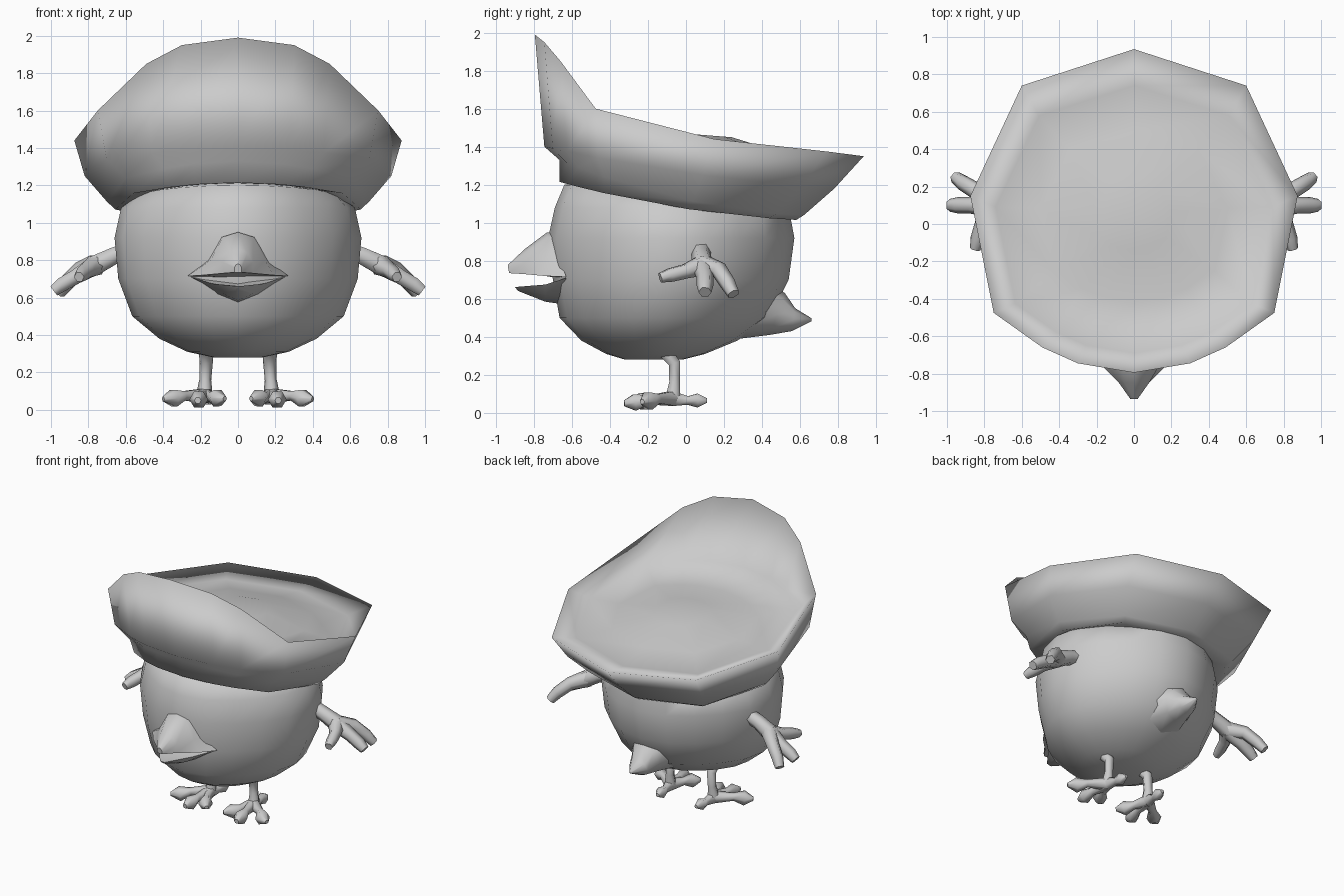
import bpy, bmesh, math

grey = bpy.data.materials.new("soft grey")
grey.diffuse_color = (0.6, 0.6, 0.6, 1)


def finish(ob, angle=70):
    ob.data.materials.append(grey)
    bpy.ops.object.select_all(action='DESELECT')
    ob.select_set(True)
    bpy.context.view_layer.objects.active = ob
    if angle >= 180:
        bpy.ops.object.shade_smooth()
    else:
        bpy.ops.object.shade_smooth_by_angle(angle=math.radians(angle))


def loft(name, rings, angle=70):
    """Skin closed rings of equal point count and cap both ends."""
    bm = bmesh.new()
    vs = [[bm.verts.new(p) for p in r] for r in rings]
    n = len(vs[0])
    for a, b in zip(vs, vs[1:]):
        for i in range(n):
            j = (i + 1) % n
            bm.faces.new((a[i], a[j], b[j], b[i]))
    bm.faces.new(vs[0][::-1])
    bm.faces.new(vs[-1])
    bmesh.ops.recalc_face_normals(bm, faces=bm.faces[:])
    me = bpy.data.meshes.new(name)
    bm.to_mesh(me)
    bm.free()
    ob = bpy.data.objects.new(name, me)
    bpy.context.collection.objects.link(ob)
    finish(ob, angle)
    return ob


def mirrored(half):
    """Complete a half ring whose first and last points lie on x = 0."""
    return half + [(-x, y, z) for x, y, z in half[-2:0:-1]]


def tube(name, paths):
    """Tapered round limbs; each path is a list of (x, y, z, radius)."""
    cu = bpy.data.curves.new(name, 'CURVE')
    cu.dimensions = '3D'
    cu.bevel_depth = 1
    cu.bevel_resolution = 1
    cu.use_fill_caps = True
    for path in paths:
        sp = cu.splines.new('POLY')
        sp.points.add(len(path) - 1)
        for pt, (x, y, z, r) in zip(sp.points, path):
            pt.co = (x, y, z, 1)
            pt.radius = r
    ob = bpy.data.objects.new(name, cu)
    bpy.context.collection.objects.link(ob)
    bpy.ops.object.select_all(action='DESELECT')
    ob.select_set(True)
    bpy.context.view_layer.objects.active = ob
    bpy.ops.object.convert(target='MESH')
    finish(bpy.context.object, 75)


# round body: (height, front y, back y, half width), slightly pinched on the diagonals
body = []
for z, f, b, w in [(0.28, -0.32, -0.02, 0.13), (0.31, -0.42, 0.1, 0.27),
                   (0.38, -0.55, 0.27, 0.42), (0.5, -0.665, 0.44, 0.565),
                   (0.7, -0.70, 0.54, 0.64), (0.92, -0.725, 0.57, 0.66),
                   (1.08, -0.69, 0.54, 0.625), (1.2, -0.64, 0.47, 0.55),
                   (1.24, -0.4, 0.3, 0.35)]:
    c, r = (f + b) / 2, (b - f) / 2
    ring = []
    for i in range(20):
        t = math.tau * i / 20
        k = 1 - 0.055 * math.sin(2 * t) ** 2
        drop = 0.12 * (z > 1.1) * (1 - math.cos(t)) / 2
        ring.append((k * w * math.sin(t), c - k * r * math.cos(t), z - drop))
    body.append(ring)
loft("body", body)

# sailor hat: upswept rim, flared outside, shallow padded crown
rim = mirrored([(0, -0.795, 1.99), (0.3, -0.745, 1.95), (0.49, -0.66, 1.85), (0.75, -0.475, 1.6),
                (0.875, 0.15, 1.44), (0.6, 0.74, 1.375), (0, 0.935, 1.35)])


def hat_ring(half_w, front, back, z_front, z_back, sag=0.0):
    out = []
    for x, y, _ in rim:
        k = (y + 0.795) / 1.73
        z = z_front + k * (z_back - z_front) - sag * 4 * k * (1 - k)
        out.append((x * half_w / 0.875, front + k * (back - front), z))
    return out


loft("hat", [hat_ring(0.5, -0.5, 0.45, 1.21, 1.03),
             hat_ring(0.655, -0.665, 0.58, 1.215, 1.015, 0.035),
             hat_ring(0.70, -0.665, 0.62, 1.33, 1.04, 0.06),
             hat_ring(0.82, -0.745, 0.78, 1.4, 1.18, 0.03),
             rim,
             hat_ring(0.74, -0.69, 0.74, 1.52, 1.32, 0.02),
             hat_ring(0.5, -0.42, 0.5, 1.45, 1.37),
             hat_ring(0.2, -0.14, 0.24, 1.48, 1.45)], 180)

# beak halves
loft("upper_beak", [
    mirrored([(0, -0.66, 0.95), (0.1, -0.66, 0.92), (0.16, -0.66, 0.8), (0.27, -0.63, 0.715), (0, -0.62, 0.70)]),
    mirrored([(0, -0.73, 0.95), (0.08, -0.73, 0.925), (0.145, -0.74, 0.8), (0.19, -0.74, 0.72), (0, -0.74, 0.72)]),
    mirrored([(0, -0.85, 0.86), (0.05, -0.85, 0.84), (0.08, -0.85, 0.79), (0.08, -0.85, 0.73), (0, -0.85, 0.73)]),
    mirrored([(0, -0.935, 0.78), (0.012, -0.935, 0.775), (0.02, -0.935, 0.76), (0.02, -0.93, 0.735),
              (0, -0.93, 0.735)])], 50)
loft("lower_beak", [
    mirrored([(0, -0.64, 0.69), (0.25, -0.63, 0.71), (0.12, -0.63, 0.62), (0, -0.64, 0.57)]),
    mirrored([(0, -0.74, 0.66), (0.14, -0.74, 0.675), (0.08, -0.74, 0.62), (0, -0.74, 0.585)]),
    mirrored([(0, -0.9, 0.662), (0.02, -0.9, 0.662), (0.012, -0.89, 0.65), (0, -0.88, 0.64)])], 50)

# pointed tail
loft("tail", [[(w * math.cos(t), y + s * math.sin(t), z + h * math.sin(t))
               for t in (math.tau * i / 8 for i in range(8))]
              for y, z, w, h, s in [(0.36, 0.54, 0.19, 0.15, 0.08), (0.48, 0.52, 0.115, 0.11, 0.04),
                                    (0.565, 0.49, 0.075, 0.06, 0.01), (0.66, 0.49, 0.01, 0.008, 0)]])

# wings and legs on both sides
for s, side in ((1, "right"), (-1, "left")):
    def sided(paths):
        return [[(s * x, y, z, r) for x, y, z, r in p] for p in paths]

    palm = (0.76, 0.09, 0.775, 0.06)
    tube(side + "_wing", sided([
        [(0.56, 0.08, 0.86, 0.05), (0.66, 0.08, 0.825, 0.052), palm, (0.87, 0.1, 0.71, 0.045),
         (0.94, 0.1, 0.67, 0.044), (0.985, 0.1, 0.635, 0.034)],
        [palm, (0.81, 0.0, 0.745, 0.042), (0.835, -0.08, 0.725, 0.04), (0.85, -0.135, 0.71, 0.028)],
        [palm, (0.84, 0.175, 0.75, 0.046), (0.915, 0.22, 0.68, 0.042), (0.955, 0.25, 0.625, 0.033)]]))

    ankle = (0.18, -0.07, 0.075, 0.045)
    tube(side + "_leg", sided([
        [(0.17, -0.11, 0.32, 0.04), (0.17, -0.06, 0.26, 0.036), (0.175, -0.06, 0.16, 0.032), ankle],
        [ankle, (0.29, -0.15, 0.075, 0.028), (0.345, -0.2, 0.062, 0.052), (0.4, -0.23, 0.058, 0.014)],
        [ankle, (0.2, -0.2, 0.068, 0.028), (0.21, -0.27, 0.055, 0.05), (0.215, -0.325, 0.05, 0.018)],
        [ankle, (0.14, -0.17, 0.07, 0.028), (0.11, -0.23, 0.062, 0.05), (0.07, -0.275, 0.06, 0.014)],
        [ankle, (0.17, 0.01, 0.065, 0.026), (0.165, 0.06, 0.065, 0.042), (0.16, 0.11, 0.065, 0.014)]]))
